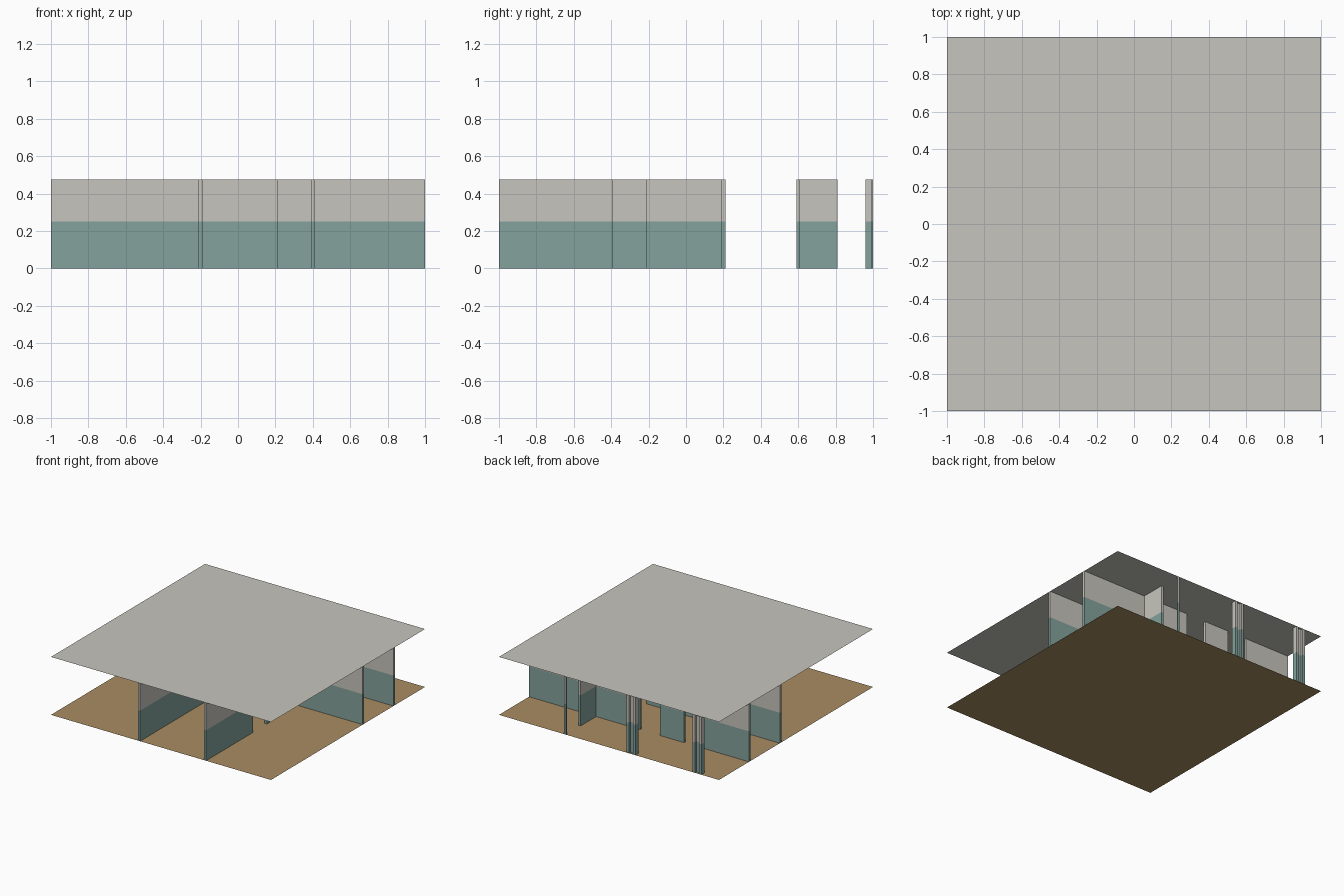
import bpy
import bmesh

cube = bpy.data.objects.get("Cube")
if cube:
    bpy.data.objects.remove(cube, do_unlink=True)

HEIGHT = 0.476      # storey height
DADO = 0.25         # top of the painted lower band
HALF = 0.01         # half wall thickness


def material(name, rgb):
    mat = bpy.data.materials.new(name)
    mat.use_nodes = True
    mat.diffuse_color = (*rgb, 1)
    mat.node_tree.nodes["Principled BSDF"].inputs["Base Color"].default_value = (*rgb, 1)
    return mat


plaster = material("pale_plaster", (0.57, 0.56, 0.51))
teal = material("teal_paint", (0.23, 0.36, 0.335))
wood = material("brown_floor", (0.40, 0.266, 0.125))


def finish(name, bm, mats):
    mesh = bpy.data.meshes.new(name)
    bm.to_mesh(mesh)
    bm.free()
    for mat in mats:
        mesh.materials.append(mat)
    obj = bpy.data.objects.new(name, mesh)
    bpy.context.collection.objects.link(obj)


def slab(name, z, mat):
    bm = bmesh.new()
    bm.faces.new([bm.verts.new((x, y, z)) for x, y in ((-1, -1), (1, -1), (1, 1), (-1, 1))])
    finish(name, bm, [mat])


def extrude_outline(name, outline):
    """Raise a counter-clockwise outline into open-ended walls, teal below the dado."""
    bm = bmesh.new()
    rings = [[bm.verts.new((x, y, z)) for x, y in outline] for z in (0, DADO, HEIGHT)]
    count = len(outline)
    for band in range(2):
        low, high = rings[band], rings[band + 1]
        for i in range(count):
            j = (i + 1) % count
            face = bm.faces.new((low[i], low[j], high[j], high[i]))
            face.material_index = band
    finish(name, bm, [teal, plaster])


def wall(name, x0, x1, y0, y1):
    extrude_outline(name, [(x0, y0), (x1, y0), (x1, y1), (x0, y1)])


# Floor and ceiling sheets
slab("floor", 0, wood)
slab("ceiling", HEIGHT, plaster)

# Walls running left to right, split by door gaps
for name, y, start, end in (
    ("middle_wall_long", 0.2, -1, 0.21),
    ("middle_wall_short", 0.2, 0.39, 1),
    ("rear_wall_right", 0.6, -1, -0.59),
    ("rear_wall_centre", 0.6, -0.41, -0.19),
    ("rear_wall_left", 0.6, -0.01, 1),
):
    wall(name, start, end, y - HALF, y + HALF)

# Walls running front to back
for name, x, start, end in (
    ("front_partition_right", -0.2, -1, 0.19),
    ("front_partition_left", 0.4, -1, -0.39),
    ("inner_partition_left", 0.4, -0.21, 0.19),
    ("rear_partition_left", 0.4, 0.61, 0.81),
    ("rear_door_jamb", 0.4, 0.99, 1),
):
    wall(name, x - HALF, x + HALF, start, end)

# Channel-shaped posts along the back edge
for name, x in (("rear_post_centre", -0.2), ("rear_post_right", -0.8)):
    outer, inner = 0.04, 0.02
    extrude_outline(name, [
        (x - outer, 0.96), (x + outer, 0.96), (x + outer, 1), (x + inner, 1),
        (x + inner, 0.98), (x - inner, 0.98), (x - inner, 1), (x - outer, 1),
    ])
